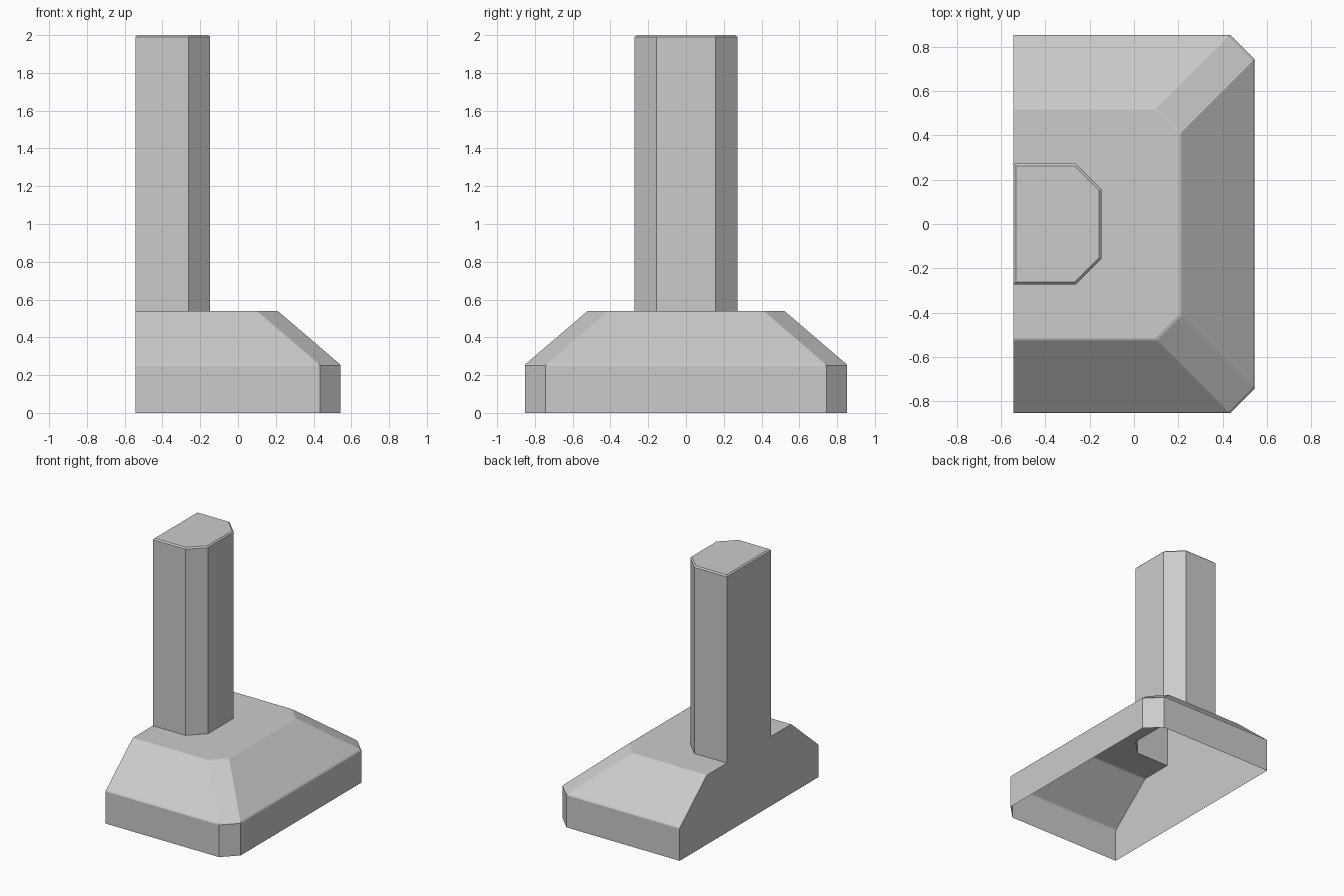
import bpy, bmesh

if "Cube" in bpy.data.objects:
    bpy.data.objects.remove(bpy.data.objects["Cube"])

BACK = -0.543


def outline(x, y, chamfer, z, back=BACK):
    """Half-octagon outline: flat at the back, two chamfered corners in front."""
    half = [(back, -y), (x - chamfer, -y), (x, -y + chamfer)]
    return [(px, py, z) for px, py in half] + [(px, -py, z) for px, py in reversed(half)]


def loft(name, outlines, cap=False, open_back=()):
    """Skin stacked outlines; spans in open_back get no rear face."""
    bm = bmesh.new()
    rings = [[bm.verts.new(p) for p in o] for o in outlines]
    for level, (low, high) in enumerate(zip(rings, rings[1:])):
        n = len(low)
        for i in range(n - 1 if level in open_back else n):
            j = (i + 1) % n
            bm.faces.new((low[i], low[j], high[j], high[i]))
    if cap:
        bm.faces.new(rings[-1])
    mesh = bpy.data.meshes.new(name)
    bm.to_mesh(mesh)
    bm.free()
    obj = bpy.data.objects.new(name, mesh)
    bpy.context.collection.objects.link(obj)
    return obj


COLUMN = (-0.147, 0.272, 0.115)

# Hollow plinth, open below, with softened shoulder edges and a hole for the column
plinth_steps = [(0, 0), (0, 0.25), (0.006, 0.26), (0.328, 0.536), (0.337, 0.54)]
loft("plinth",
     [outline(0.543 - d, 0.853 - d, 0.11, z) for d, z in plinth_steps]
     + [outline(*COLUMN, 0.54)],
     open_back={len(plinth_steps) - 1})

# Hollow column, narrow bevel around its flat top
x, y, c = COLUMN
loft("column",
     [outline(x, y, c, 0.54), outline(x, y, c, 1.99),
      outline(x - 0.01, y - 0.01, c - 0.005, 2.0, BACK + 0.01)],
     cap=True)
